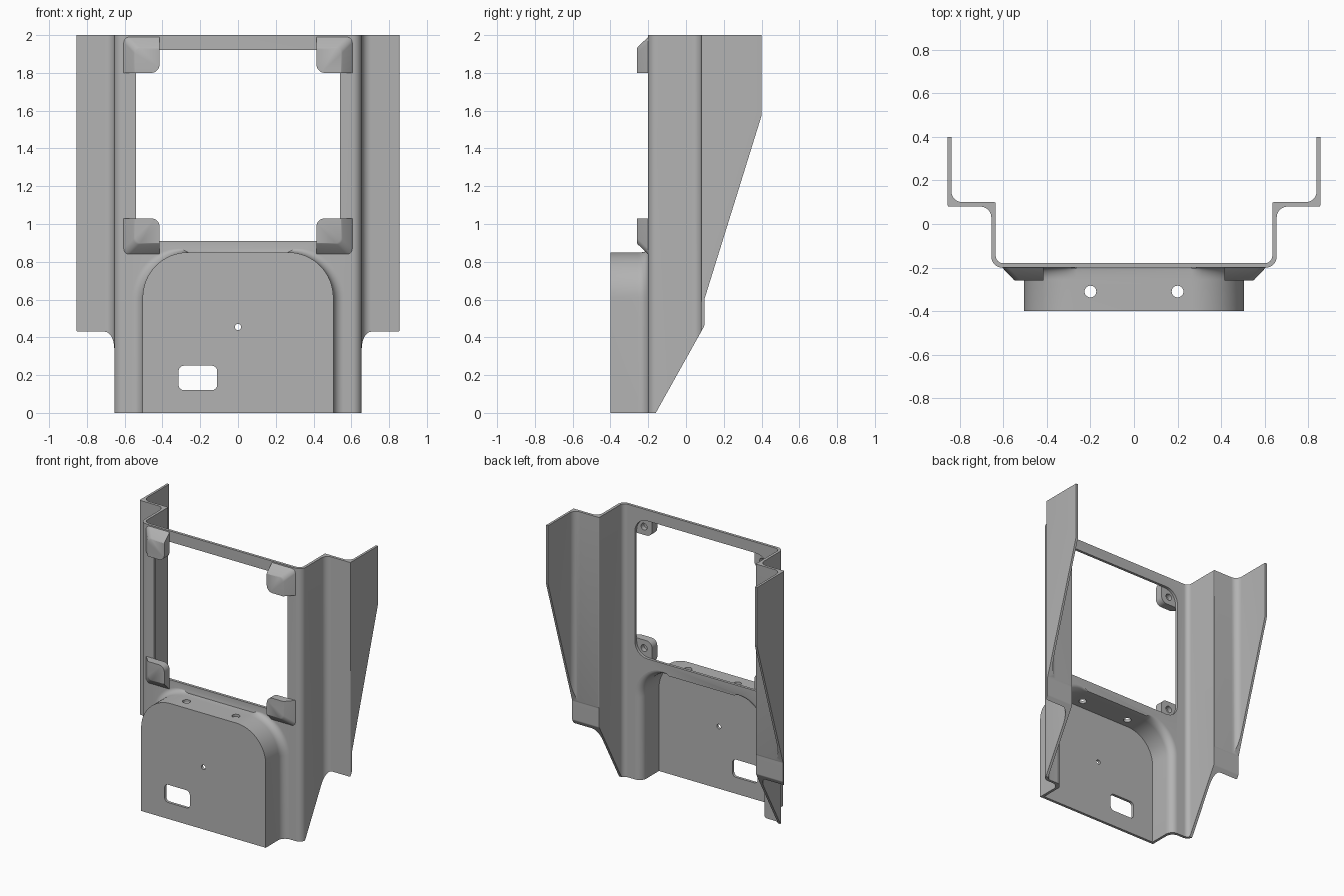
import bpy, bmesh, math
from mathutils import Vector

if "Cube" in bpy.data.objects:
    bpy.data.objects.remove(bpy.data.objects["Cube"])

mat = bpy.data.materials.new("grey metal")
mat.diffuse_color = (0.45, 0.45, 0.45, 1)
mat.use_nodes = True
mat.node_tree.nodes["Principled BSDF"].inputs["Base Color"].default_value = mat.diffuse_color


def rounded(corners, n=8):
    """Polygon from (u, v, radius) corners, each corner replaced by an arc."""
    out = []
    for i, (u, v, r) in enumerate(corners):
        p = Vector((u, v))
        if r == 0:
            out.append((u, v))
            continue
        a = (Vector(corners[i - 1][:2]) - p).normalized()
        b = (Vector(corners[(i + 1) % len(corners)][:2]) - p).normalized()
        half = a.angle(b) / 2
        c = p + (a + b).normalized() * r / math.sin(half)
        start, end = p + a * r / math.tan(half) - c, p + b * r / math.tan(half) - c
        sweep = start.angle_signed(end)
        for k in range(n + 1):
            t = -sweep * k / n
            out.append((c.x + start.x * math.cos(t) - start.y * math.sin(t),
                        c.y + start.x * math.sin(t) + start.y * math.cos(t)))
    return out


def loft(name, loops):
    """Closed solid through matching 3D loops."""
    bm = bmesh.new()
    rings = [[bm.verts.new(p) for p in loop] for loop in loops]
    n = len(rings[0])
    for a, b in zip(rings, rings[1:]):
        for i in range(n):
            bm.faces.new((a[i], a[(i + 1) % n], b[(i + 1) % n], b[i]))
    bm.faces.new(rings[0])
    bm.faces.new(rings[-1])
    bmesh.ops.recalc_face_normals(bm, faces=bm.faces)
    me = bpy.data.meshes.new(name)
    bm.to_mesh(me)
    bm.free()
    me.materials.append(mat)
    ob = bpy.data.objects.new(name, me)
    bpy.context.collection.objects.link(ob)
    return ob


def prism(name, pts, axis, lo, hi):
    place = {"x": lambda u, v, w: (w, u, v),
             "y": lambda u, v, w: (u, w, v),
             "z": lambda u, v, w: (u, v, w)}[axis]
    return loft(name, [[place(u, v, w) for u, v in pts] for w in (lo, hi)])


def circle(u, v, r, n=24):
    return [(u + r * math.cos(math.tau * k / n), v + r * math.sin(math.tau * k / n))
            for k in range(n)]


def box_pts(u0, u1, v0, v1, r):
    return rounded([(u0, v0, r), (u1, v0, r), (u1, v1, r), (u0, v1, r)])


def boolean(ob, other, op):
    bpy.context.view_layer.objects.active = ob
    m = ob.modifiers.new("cut", "BOOLEAN")
    m.object, m.operation, m.solver = other, op, "EXACT"
    bpy.ops.object.modifier_apply(modifier=m.name)
    bpy.data.objects.remove(other)


def smooth(ob):
    bpy.ops.object.select_all(action="DESELECT")
    ob.select_set(True)
    bpy.context.view_layer.objects.active = ob
    bpy.ops.object.shade_smooth_by_angle(angle=math.radians(30))


# Bent sheet: stepped channel section, extruded upward
half = [(.655, -.2, .05), (.655, .08, .05), (.855, .08, .006), (.855, .4, 0),
        (.838, .4, 0), (.838, .1, .05), (.635, .1, .006), (.635, -.18, .035)]
section = rounded(half + [(-x, y, r) for x, y, r in reversed(half)])
frame = prism("bent_sheet_frame", section, "z", 0, 2)

# Side outline trims the rear edges of the walls
side = rounded([(-.6, -.1, 0), (-.16, -.1, 0), (-.16, 0, .015), (.097, .46, .02),
                (.097, .6, .02), (.402, 1.58, .15), (.402, 2.1, 0), (-.6, 2.1, 0)])
boolean(frame, prism("side_trim", side, "x", -1, 1), "INTERSECT")

# Upper window
boolean(frame, prism("window_cut", box_pts(-.54, .54, .91, 1.92, .1), "y", -.5, 0), "DIFFERENCE")


def bulge(name, inset, front, base, end, bottom):
    """Arched box whose sides flare into the plate at the base."""
    R, flare = .24 - inset, .055

    def ring(y, f):
        pts = [(.505 - inset + f, bottom)]
        for k in range(17):
            a = math.pi / 2 * k / 16
            g = R + f * math.sqrt(max(0, math.cos(a)))
            pts.append((.265 + g * math.cos(a), .61 + g * math.sin(a)))
        pts += [(-x, z) for x, z in reversed(pts)]
        return [(x, y, z) for x, z in pts]

    rings = [ring(front, 0)]
    for k in range(9):
        a = math.pi / 2 * k / 8
        rings.append(ring(base - flare * (1 - math.sin(a)), flare * (1 - math.cos(a))))
    rings.append(ring(end, flare))
    return loft(name, rings)


# Hollow front bulge, open at the bottom and back
boolean(frame, bulge("bulge_outer", 0, -.4, -.2, -.19, 0), "UNION")
boolean(frame, bulge("bulge_inner", .02, -.38, -.18, -.15, -.1), "DIFFERENCE")

# Slot and holes in the bulge
boolean(frame, prism("slot", box_pts(-.315, -.11, .12, .25, .03), "y", -.5, -.3), "DIFFERENCE")
boolean(frame, prism("pin_hole", circle(0, .455, .017), "y", -.5, -.3), "DIFFERENCE")
for x in (-.2, .2):
    boolean(frame, prism("top_hole", circle(x, -.31, .027), "z", .75, .9), "DIFFERENCE")
smooth(frame)


# Four raised corner tabs with blind screw holes behind
def tab(name, sx, low):
    def ring(y, s):
        pts = rounded([(.415, 1.80, .045), (.605 - s, 1.80, 0),
                       (.605 - s, 1.99 - s, .03), (.415, 1.99 - s, 0)])
        return [(sx * x, y, 2.83 - z if low else z) for x, z in pts]
    ob = loft(name, [ring(-.2, 0), ring(-.255, .052), ring(-.26, .06)])
    hole = circle(sx * .48, .97 if low else 1.86, .025)
    boolean(ob, prism("screw_hole", hole, "y", -.235, -.1), "DIFFERENCE")
    smooth(ob)


for sx, s in ((-1, "left"), (1, "right")):
    for low, h in ((False, "upper"), (True, "lower")):
        tab(f"{h}_{s}_tab", sx, low)
